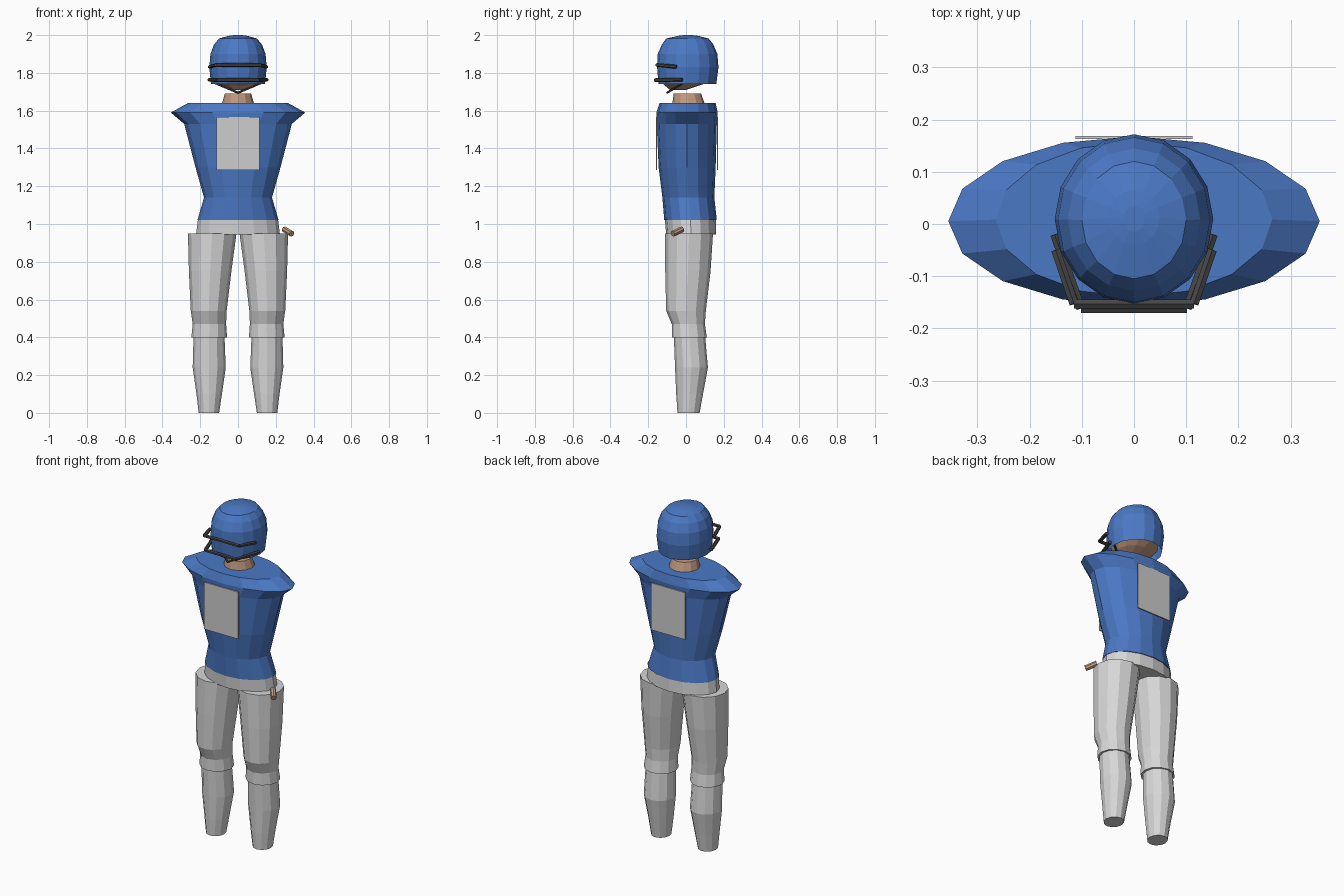
import bpy, bmesh, math
from mathutils import Vector


def material(name, rgb):
    m = bpy.data.materials.new(name)
    m.diffuse_color = (*rgb, 1)
    return m


BLUE = material("jersey_blue", (0.07, 0.19, 0.56))
PALE = material("trouser_grey", (0.68, 0.68, 0.68))
PLATE = material("panel_grey", (0.61, 0.61, 0.61))
SKIN = material("skin", (0.55, 0.33, 0.22))
DARK = material("mask_grey", (0.06, 0.06, 0.06))


def finish(name, bm, mat):
    bmesh.ops.recalc_face_normals(bm, faces=bm.faces)
    me = bpy.data.meshes.new(name)
    bm.to_mesh(me)
    bm.free()
    me.materials.append(mat)
    ob = bpy.data.objects.new(name, me)
    bpy.context.collection.objects.link(ob)
    return ob


def loft(name, rings, mat, sides=16, bottom=True, top=True, side=1):
    """Stack of ellipses, each (z, x_min, x_max, y_min, y_max)."""
    bm = bmesh.new()
    loops = []
    for z, x0, x1, y0, y1 in rings:
        loop = []
        for i in range(sides):
            a = 2 * math.pi * i / sides
            x = (x0 + x1) / 2 + (x1 - x0) / 2 * math.cos(a)
            y = (y0 + y1) / 2 + (y1 - y0) / 2 * math.sin(a)
            loop.append(bm.verts.new((side * x, y, z)))
        loops.append(loop)
    for a, b in zip(loops, loops[1:]):
        for i in range(sides):
            j = (i + 1) % sides
            bm.faces.new((a[i], a[j], b[j], b[i]))
    if bottom:
        bm.faces.new(loops[0])
    if top:
        bm.faces.new(loops[-1])
    return finish(name, bm, mat)


def rod(name, points, radius, mat, sides=6):
    """Straight bars joining the points."""
    bm = bmesh.new()
    for p, q in zip(points, points[1:]):
        p, q = Vector(p), Vector(q)
        d = q - p
        mtx = d.to_track_quat('Z', 'Y').to_matrix().to_4x4()
        mtx.translation = (p + q) / 2
        bmesh.ops.create_cone(bm, cap_ends=True, segments=sides, radius1=radius,
                              radius2=radius, depth=d.length, matrix=mtx)
    return finish(name, bm, mat)


def panel(name, y):
    bm = bmesh.new()
    bmesh.ops.create_cube(bm, size=1)
    for v in bm.verts:
        v.co = (v.co.x * 0.225, y + v.co.y * 0.006, 1.427 + v.co.z * 0.28)
    return finish(name, bm, PLATE)


# Jersey with flared shoulder pads
loft("jersey", [
    (1.02, -0.215, 0.215, -0.115, 0.163),
    (1.14, -0.18, 0.18, -0.125, 0.15),
    (1.30, -0.225, 0.225, -0.145, 0.157),
    (1.53, -0.285, 0.285, -0.155, 0.163),
    (1.59, -0.356, 0.356, -0.157, 0.168),
    (1.64, -0.265, 0.265, -0.14, 0.157)], BLUE)
panel("front_panel", -0.156)
panel("back_panel", 0.166)

# Waistband
loft("waistband", [
    (0.945, -0.222, 0.222, -0.105, 0.16),
    (1.025, -0.212, 0.212, -0.112, 0.158)], PALE)

# Legs: padded trousers over socks
for label, s in (("right", 1), ("left", -1)):
    loft(label + "_trouser", [
        (0.40, 0.058, 0.247, -0.075, 0.11),
        (0.47, 0.063, 0.240, -0.075, 0.10),
        (0.54, 0.060, 0.250, -0.105, 0.105),
        (0.75, 0.035, 0.260, -0.11, 0.13),
        (0.95, 0.008, 0.265, -0.11, 0.143)], PALE, 12, side=s)
    loft(label + "_sock", [
        (0.0, 0.10, 0.208, -0.045, 0.072),
        (0.10, 0.085, 0.22, -0.052, 0.09),
        (0.24, 0.065, 0.24, -0.058, 0.116),
        (0.42, 0.072, 0.235, -0.065, 0.10)], PALE, 12, side=s)

# Neck and the lower part of the head
loft("neck", [
    (1.62, -0.09, 0.09, -0.075, 0.105),
    (1.69, -0.07, 0.07, -0.065, 0.08)], SKIN, 12)
loft("chin", [
    (1.71, -0.045, 0.045, -0.085, 0.0),
    (1.74, -0.10, 0.10, -0.12, 0.09),
    (1.765, -0.125, 0.125, -0.135, 0.14)], SKIN, 12)

# Helmet shell
loft("helmet", [
    (1.74, -0.143, 0.143, -0.146, 0.16),
    (1.83, -0.152, 0.152, -0.153, 0.172),
    (1.90, -0.146, 0.146, -0.15, 0.166),
    (1.95, -0.127, 0.127, -0.128, 0.145),
    (1.982, -0.10, 0.10, -0.105, 0.12),
    (1.996, -0.05, 0.05, -0.04, 0.065),
    (2.0, -0.02, 0.02, -0.015, 0.035)], BLUE, 16, bottom=False)

# Face mask bars and chin strap
rod("upper_mask_bar", [(-0.15, -0.05, 1.832), (-0.115, -0.153, 1.842),
                       (0.115, -0.153, 1.842), (0.15, -0.05, 1.832)], 0.010, DARK)
rod("lower_mask_bar", [(-0.152, -0.02, 1.764), (-0.102, -0.162, 1.762),
                       (0.102, -0.162, 1.762), (0.152, -0.02, 1.764)], 0.010, DARK)
rod("chin_strap", [(-0.13, -0.01, 1.75), (0, -0.10, 1.695), (0.13, -0.01, 1.75)],
    0.006, DARK)

# Thumb beside the hip
rod("thumb", [(0.245, -0.02, 0.972), (0.285, -0.07, 0.948)], 0.016, SKIN, 8)
